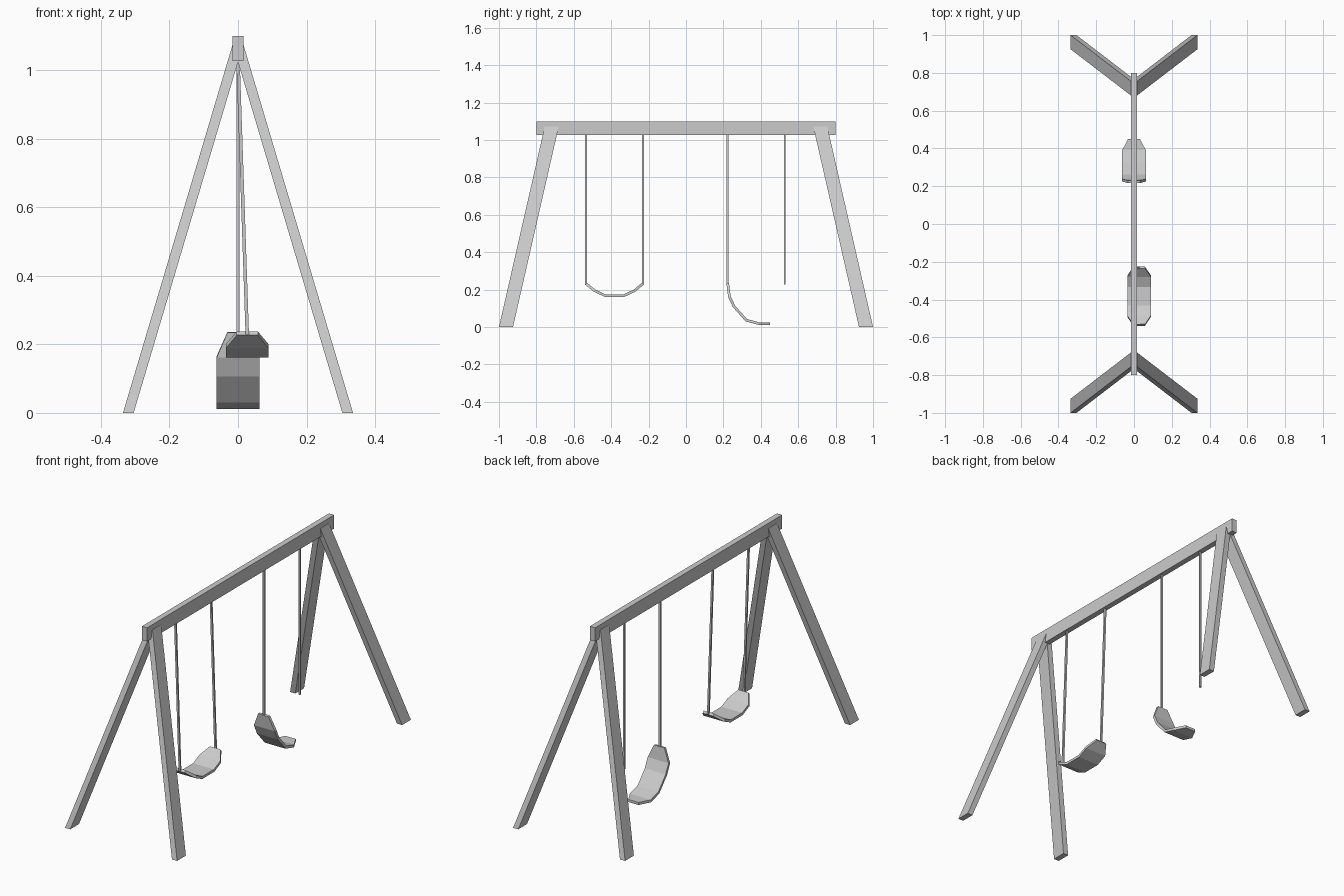
import bpy, bmesh
from mathutils import Vector

if "Cube" in bpy.data.objects:
    bpy.data.objects.remove(bpy.data.objects["Cube"])


def make_object(name, verts, faces):
    mesh = bpy.data.meshes.new(name)
    mesh.from_pydata([tuple(v) for v in verts], [], faces)
    bm = bmesh.new()
    bm.from_mesh(mesh)
    bmesh.ops.recalc_face_normals(bm, faces=bm.faces)
    bm.to_mesh(mesh)
    bm.free()
    obj = bpy.data.objects.new(name, mesh)
    bpy.context.collection.objects.link(obj)
    return obj


def sheared_box(name, bottom, top, hx, hy):
    """Prism with level ends joining two centre points."""
    corners = [(-hx, -hy), (hx, -hy), (hx, hy), (-hx, hy)]
    verts = [Vector(c) + Vector((x, y, 0)) for c in (bottom, top) for x, y in corners]
    sides = [(i, (i + 1) % 4, (i + 1) % 4 + 4, i + 4) for i in range(4)]
    return make_object(name, verts, [(3, 2, 1, 0), (4, 5, 6, 7)] + sides)


def seat(name, cx, profile):
    """Bent strip with tapered ends, thickened by solidify."""
    last = len(profile) - 1
    verts = []
    for i, (y, z) in enumerate(profile):
        half = 0.031 if i in (0, last) else 0.0625
        verts += [(cx - half, y, z), (cx + half, y, z)]
    faces = [(2 * i, 2 * i + 1, 2 * i + 3, 2 * i + 2) for i in range(last)]
    obj = make_object(name, verts, faces)
    mod = obj.modifiers.new("thickness", 'SOLIDIFY')
    mod.thickness = 0.014
    mod.offset = 0
    mod.use_even_offset = True


# Top beam
sheared_box("top_beam", (0, 0, 1.026), (0, 0, 1.1), 0.0155, 0.8)

# Four splayed legs
for y_name, sy in (("front", -1), ("back", 1)):
    for x_name, sx in (("left", -1), ("right", 1)):
        sheared_box(f"{y_name}_{x_name}_leg", (sx * 0.32, sy * 0.9625, 0),
                    (sx * 0.001, sy * 0.718, 1.072), 0.0155, 0.0375)

# Hanging ropes: the front swing leans, the back swing hangs straight
for i, (y, lean) in enumerate(((-0.535, 0.027), (-0.23, 0.027), (0.222, 0), (0.528, 0))):
    sheared_box(f"rope_{i + 1}", (lean, y, 0.228), (0, y, 1.03), 0.005, 0.005)

# Front seat, hung at both ends
seat("front_seat", 0.027, [(-0.535, 0.232), (-0.488, 0.194), (-0.432, 0.168),
                           (-0.332, 0.168), (-0.276, 0.194), (-0.23, 0.232)])

# Broken back seat, hung at one end
seat("broken_seat", 0, [(0.223, 0.235), (0.232, 0.163), (0.257, 0.11),
                        (0.322, 0.037), (0.39, 0.018), (0.45, 0.018)])
